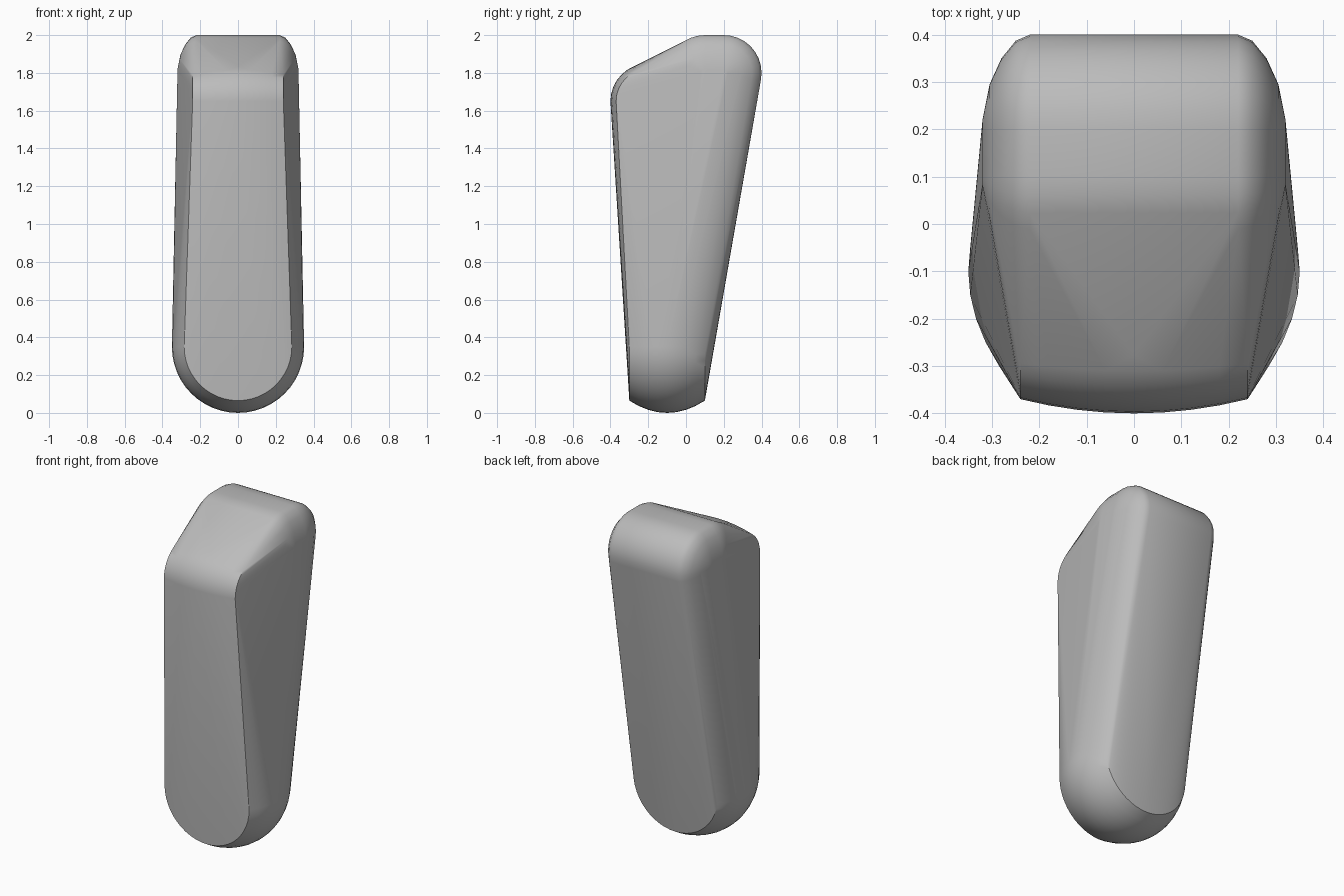
import bpy, bmesh, math

cube = bpy.data.objects.get("Cube")
if cube:
    bpy.data.objects.remove(cube)

# One plain grey surface
grey = bpy.data.materials.new("plain_grey")
grey.use_nodes = True
colour = (0.5, 0.5, 0.5, 1)
grey.diffuse_color = colour
grey.node_tree.nodes["Principled BSDF"].inputs["Base Color"].default_value = colour

bm = bmesh.new()


def ring(axis, pos, a, z, radius, steps=32):
    """Circle of points across the given axis; a is the other flat coordinate."""
    for i in range(steps):
        t = 2 * math.pi * i / steps
        u, h = a + radius * math.cos(t), z + radius * math.sin(t)
        bm.verts.new((pos, u, h) if axis == "x" else (u, pos, h))


# Rounded foot: a short barrel running front to back
for i in range(-4, 5):
    d = i / 4
    ring("y", -0.1 + 0.2 * d, 0, 0.35, 0.35 - 0.065 * d * d, 48)

# Front shoulder: a slightly bulged roller running side to side
for i in range(-4, 5):
    d = i / 4
    ring("x", 0.24 * d, -0.2, 1.65, 0.2 - 0.03 * d * d)

# Crown: two rollers with domed ends, flat between them on top
dome = ((0.22, 0.2), (0.25, 0.187), (0.28, 0.15), (0.305, 0.095), (0.32, 0.02))
for y in (0.1, 0.2):
    for side in (-1, 1):
        for x, radius in dome:
            ring("x", side * x, y, 1.8, radius)

# Wrap a skin around the three forms
hull = bmesh.ops.convex_hull(bm, input=bm.verts)
inside = {g for g in hull["geom_interior"] + hull["geom_unused"]
          if isinstance(g, bmesh.types.BMVert)}
bmesh.ops.delete(bm, geom=list(inside), context="VERTS")
bmesh.ops.dissolve_limit(bm, angle_limit=math.radians(0.5), verts=bm.verts, edges=bm.edges)
bmesh.ops.recalc_face_normals(bm, faces=bm.faces)

mesh = bpy.data.meshes.new("body")
bm.to_mesh(mesh)
bm.free()
mesh.materials.append(grey)
body = bpy.data.objects.new("body", mesh)
bpy.context.collection.objects.link(body)

# Smooth shading with crisp rims
bpy.ops.object.select_all(action="DESELECT")
body.select_set(True)
bpy.context.view_layer.objects.active = body
bpy.ops.object.shade_smooth_by_angle(angle=math.radians(30))
